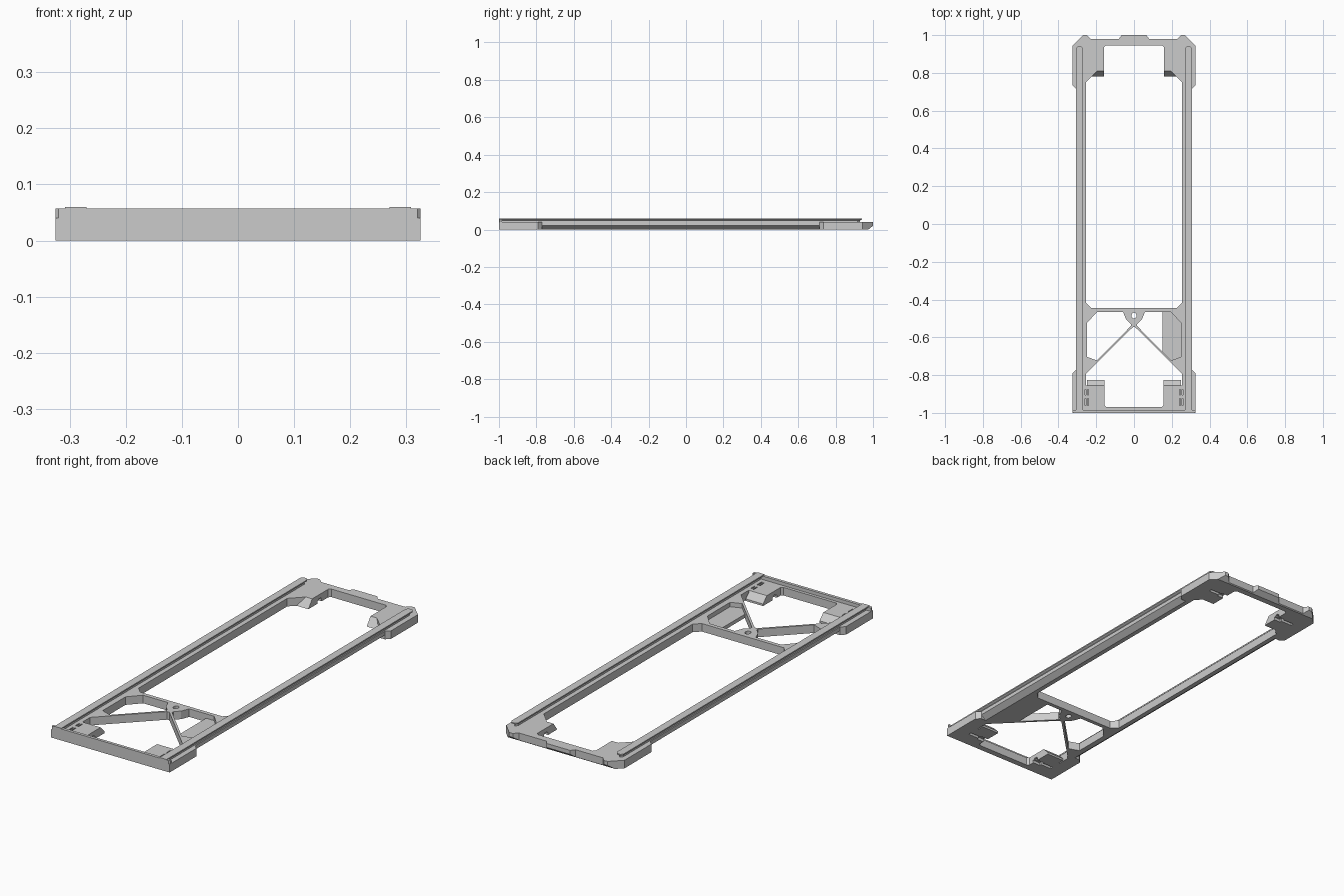
import bpy, bmesh, math

if "Cube" in bpy.data.objects:
    bpy.data.objects.remove(bpy.data.objects["Cube"])

H = 0.04  # main plate height


def finish(name, bm, mirror=False):
    bmesh.ops.recalc_face_normals(bm, faces=bm.faces)
    me = bpy.data.meshes.new(name)
    bm.to_mesh(me)
    bm.free()
    ob = bpy.data.objects.new(name, me)
    bpy.context.collection.objects.link(ob)
    if mirror:
        m = ob.modifiers.new("mirror", 'MIRROR')
        m.use_mirror_merge = False
    return ob


def prism(name, pts, z0, z1, mirror=False):
    """Extrude an x/y outline upward."""
    bm = bmesh.new()
    f = bm.faces.new([bm.verts.new((x, y, z0)) for x, y in pts])
    r = bmesh.ops.extrude_face_region(bm, geom=[f])
    for v in r["geom"]:
        if isinstance(v, bmesh.types.BMVert):
            v.co.z = z1
    return finish(name, bm, mirror)


def along(name, axis, profile, a, b, mirror=False):
    """Sweep a profile along x (profile is y,z) or y (profile is x,z)."""
    bm = bmesh.new()
    place = (lambda p, t: (t, p[0], p[1])) if axis == 'x' else (lambda p, t: (p[0], t, p[1]))
    A = [bm.verts.new(place(p, a)) for p in profile]
    B = [bm.verts.new(place(p, b)) for p in profile]
    bm.faces.new(A)
    bm.faces.new(B)
    for i in range(len(A)):
        j = (i + 1) % len(A)
        bm.faces.new((A[i], A[j], B[j], B[i]))
    return finish(name, bm, mirror)


def hull(name, pts, mirror=True):
    bm = bmesh.new()
    for p in pts:
        bm.verts.new(p)
    bmesh.ops.convex_hull(bm, input=bm.verts)
    return finish(name, bm, mirror)


def box(name, x0, x1, y0, y1, z0, z1, mirror=False):
    return prism(name, [(x0, y0), (x1, y0), (x1, y1), (x0, y1)], z0, z1, mirror)


def both(half):
    """Complete a right-half outline with its mirrored left half."""
    return half + [(-x, y) for x, y in reversed(half)]


def cut(ob, cutters):
    bpy.context.view_layer.objects.active = ob
    for c in cutters:
        c.hide_render = True
        m = ob.modifiers.new("cut", 'BOOLEAN')
        m.operation = 'DIFFERENCE'
        m.solver = 'EXACT'
        m.object = c
        bpy.ops.object.modifier_apply(modifier=m.name)
        bpy.data.objects.remove(c)


def slots(y, s):
    """Clip slots under the corner pads plus slits on top of them."""
    out = []
    for k in (-1, 1):
        xs = sorted((k * 0.14, k * 0.255))
        out.append(box("slot_cutter", *xs, y - 0.008, y + 0.008, -0.01, 0.02))
        xs = sorted((k * 0.14, k * 0.195))
        out.append(box("clip_cutter", *xs, y - 0.018, y + 0.014, -0.01, 0.014))
    return out


# Back end plate with corner pads, underside chamfer and clip slots
back = prism("back_end", both([
    (0.065, 1.0), (0.08, 0.98), (0.23, 0.98), (0.25, 1.0), (0.27, 1.0),
    (0.325, 0.945), (0.325, 0.735), (0.305, 0.715), (0.255, 0.715),
    (0.255, 0.75), (0.195, 0.81), (0.16, 0.81), (0.16, 0.935), (0.15, 0.945)]), 0, H)
cut(back, [along("chamfer_cutter", 'x', [(0.96, -0.012), (1.02, -0.012), (1.02, 0.036)], -0.5, 0.5)]
    + slots(0.87, 1))

# Front end plate
front = prism("front_end", both([
    (0.325, -1.0), (0.325, -0.79), (0.305, -0.77), (0.255, -0.77),
    (0.255, -0.855), (0.155, -0.855), (0.155, -0.96), (0.145, -0.97)]), 0, H)
slit = [box("slit_cutter", min(k * a, k * b), max(k * a, k * b), y0, y1, 0.03, 0.05)
        for k in (-1, 1) for a, b in ((0.241, 0.247), (0.253, 0.259))
        for y0, y1 in ((-0.96, -0.925), (-0.905, -0.875))]
cut(front, slots(-0.915, -1) + slit)

# Front wall with slightly bevelled upright corners
prism("front_wall", both([(0.32, -1.0), (0.325, -0.995), (0.325, -0.985)]), 0, 0.057)

# Sloped lead-in ramps at the inner edges of the pads
hull("back_ramp", [(0.16, 0.81, H), (0.195, 0.81, H), (0.16, 0.78, 0),
                   (0.225, 0.78, 0), (0.16, 0.81, 0), (0.195, 0.81, 0)])
hull("front_ramp", [(0.155, -0.855, H), (0.25, -0.855, H), (0.155, -0.825, 0),
                    (0.25, -0.825, 0), (0.155, -0.855, 0), (0.25, -0.855, 0),
                    (0.155, -0.825, 0.01), (0.25, -0.825, 0.01)])

# Long side rails with a chamfered lower outer edge
along("side_rail", 'y', [(0.305, H), (0.305, 0.021), (0.278, 0), (0.255, 0), (0.255, H)],
      -0.77, 0.715, True)

# Dovetail guide ribs on top of the rails, with clipped back ends
rib = []
for z, a, b, e in ((H, 0.278, 0.299, 0.93), (0.048, 0.278, 0.299, 0.93),
                   (0.054, 0.27, 0.308, 0.94), (0.06, 0.27, 0.308, 0.94)):
    rib.append([(a, -0.985, z), (b, -0.985, z), (b, e - 0.012, z), (b - 0.009, e, z),
                (a + 0.009, e, z), (a, e - 0.012, z)])
bm = bmesh.new()
rings = [[bm.verts.new(p) for p in r] for r in rib]
bm.faces.new(rings[0])
bm.faces.new(rings[-1])
for lo, hi in zip(rings, rings[1:]):
    for i in range(6):
        j = (i + 1) % 6
        bm.faces.new((lo[i], lo[j], hi[j], hi[i]))
finish("guide_rib", bm, True)
box("guide_rib_front", 0.27, 0.308, -1.0, -0.985, 0.057, 0.06, True)

# Cross brace: bar, two diagonals and a pierced centre boss
brace = prism("cross_brace", both([
    (0.225, -0.445), (0.255, -0.415), (0.255, -0.795), (0.006, -0.546)]), 0, H)
window = [(0.195, -0.465), (0.058, -0.465), (0.042, -0.505), (0.017, -0.53),
          (0.017, -0.541), (0.197, -0.722), (0.25, -0.703), (0.25, -0.525)]
cut(brace, [
    prism("window_cutter", window, -0.02, 0.06),
    prism("window_cutter", [(-x, y) for x, y in window], -0.02, 0.06),
    prism("hole_cutter", [(0.013 * math.cos(t * math.pi / 8), -0.485 + 0.016 * math.sin(t * math.pi / 8))
                          for t in range(16)], -0.02, 0.06)])

# Thin blank label plate filling part of the right window
prism("label_plate", [(0.15, -0.465), (0.195, -0.465), (0.25, -0.525), (0.25, -0.703),
                      (0.197, -0.722), (0.15, -0.675)], 0, 0.018)
